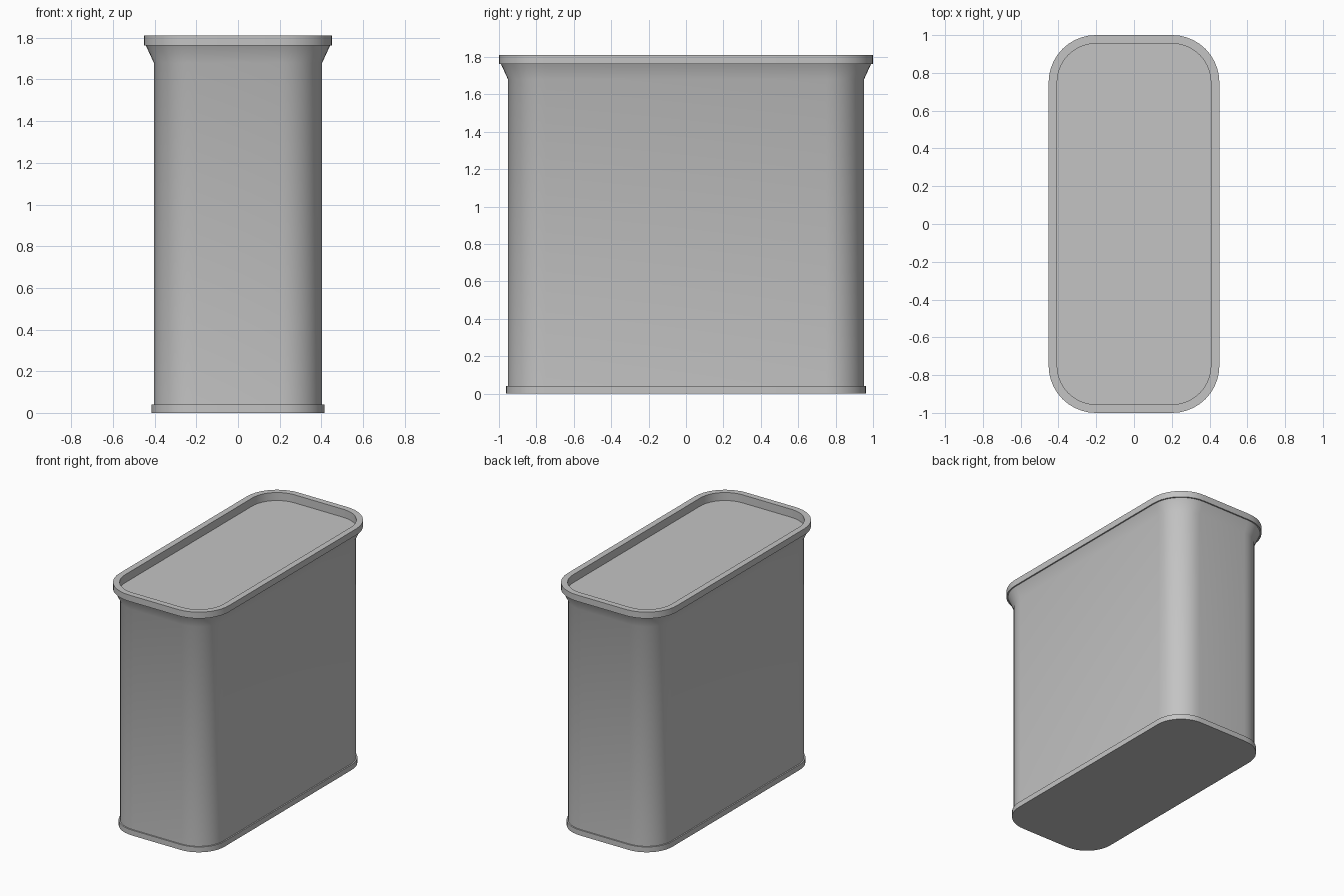
import bpy
import bmesh
import math

cube = bpy.data.objects.get("Cube")
if cube:
    bpy.data.objects.remove(cube, do_unlink=True)

# Half size of the straight core; every ring is this core offset by a radius
CORE_X, CORE_Y = 0.202, 0.75
CORNER_STEPS = 10

# One grey metal for the whole can
metal = bpy.data.materials.new("grey metal")
metal.use_nodes = True
GREY = (0.55, 0.55, 0.55, 1)
metal.diffuse_color = GREY
metal.node_tree.nodes["Principled BSDF"].inputs["Base Color"].default_value = GREY


def ring(bm, radius, z):
    """Rounded rectangle of vertices at height z."""
    verts = []
    corners = [(1, 1), (-1, 1), (-1, -1), (1, -1)]
    for quarter, (sx, sy) in enumerate(corners):
        for step in range(CORNER_STEPS + 1):
            a = math.pi / 2 * (quarter + step / CORNER_STEPS)
            verts.append(bm.verts.new((sx * CORE_X + radius * math.cos(a),
                                       sy * CORE_Y + radius * math.sin(a), z)))
    return verts


def sweep(name, profile):
    """Skin rounded rectangles along a (radius, z) profile and cap both ends."""
    bm = bmesh.new()
    rings = [ring(bm, r, z) for r, z in profile]
    for low, high in zip(rings, rings[1:]):
        n = len(low)
        for i in range(n):
            j = (i + 1) % n
            bm.faces.new((low[i], low[j], high[j], high[i]))
    bm.faces.new(rings[0][::-1])
    bm.faces.new(rings[-1])
    mesh = bpy.data.meshes.new(name)
    bm.to_mesh(mesh)
    bm.free()
    mesh.materials.append(metal)
    obj = bpy.data.objects.new(name, mesh)
    bpy.context.collection.objects.link(obj)
    bpy.ops.object.select_all(action='DESELECT')
    obj.select_set(True)
    bpy.context.view_layer.objects.active = obj
    bpy.ops.object.shade_smooth_by_angle(angle=math.radians(32))
    return obj


# Can body: base band, straight wall, flared neck, rolled rim, sunken lid
sweep("can_body", [
    (0.212, 0), (0.212, 0.04),          # base band
    (0.202, 0.04), (0.202, 1.68),       # wall
    (0.24, 1.763), (0.25, 1.763),       # flare and rim underside
    (0.25, 1.81), (0.205, 1.81),        # rim
    (0.205, 1.75),                      # inner wall down to the lid
])
